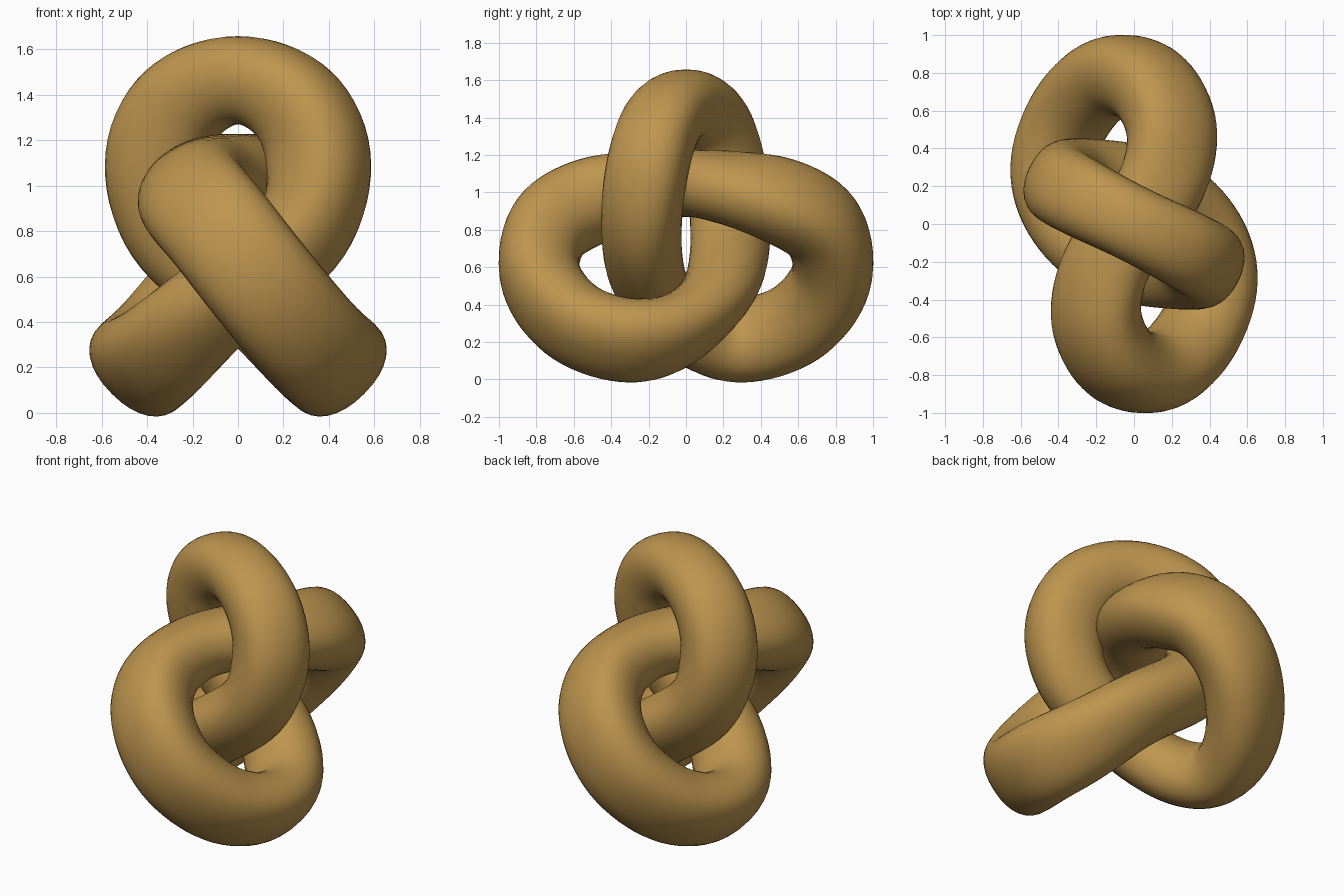
import bpy, bmesh, math
from mathutils import Vector

if "Cube" in bpy.data.objects:
    bpy.data.objects.remove(bpy.data.objects["Cube"])

# Half of the knot's centre line:
# (point, wide-axis direction, half width, thickness toward the loop's inside)
A, M, C, E = (.43, .9, 0), (1.1, .9, -.7), (.7, 0, -.7), (1, -.2, 0)
half = [
    ((0, 0, 1.485), A, .20, .21),
    ((.28, -.14, 1.38), A, .21, .26),
    ((.40, -.22, 1.10), A, .215, .28),
    ((.28, -.25, .76), (.8, .95, -.4), .21, .24),
    ((-.10, -.19, .48), M, .22, .20),
    ((-.34, .02, .27), (1.0, .3, -.7), .24, .19),
    ((-.435, .30, .205), C, .25, .20),
    ((-.33, .62, .30), C, .25, .23),
    ((-.12, .82, .55), C, .25, .25),
    ((.09, .77, .82), C, .25, .26),
    ((.21, .52, .97), (.75, 0, -.6), .25, .25),
    ((.15, .22, 1.035), (.9, -.1, -.3), .235, .20),
    ((0, 0, 1.05), E, .22, .18),
]

# Half-turn symmetry about z completes the loop
keys = [(Vector(p), Vector(b).normalized(), w, d) for p, b, w, d in half]
for p, b, w, d in reversed(keys[1:-1]):
    keys.append((Vector((-p.x, -p.y, p.z)), Vector((b.x, b.y, -b.z)), w, d))


def spline(a, b, c, d, t):
    return (b * 2 + (c - a) * t + (a * 2 - b * 5 + c * 4 - d) * t**2
            + (b * 3 - a - c * 3 + d) * t**3) * .5


STEPS, SIDES, OUTER = 8, 32, .178
n = len(keys)
path = []
for i in range(n):
    k = [keys[(i + j - 1) % n] for j in range(4)]
    for s in range(STEPS):
        t = s / STEPS
        path.append([spline(*[q[c] for q in k], t) for c in range(4)])

# Even out the curvature of the centre line
m = len(path)
for _ in range(6):
    pts = [q[0] for q in path]
    for i in range(m):
        path[i][0] = pts[i] * .5 + (pts[i - 1] + pts[(i + 1) % m]) * .25

# Sweep an egg-shaped section, flatter outside and narrower inside
bm = bmesh.new()
rings = []
for i, (p, wide, w, inner) in enumerate(path):
    tangent = (path[(i + 1) % m][0] - path[i - 1][0]).normalized()
    wide = (wide - tangent * wide.dot(tangent)).normalized()
    thin = tangent.cross(wide)
    ring = []
    for j in range(SIDES):
        a = 2 * math.pi * j / SIDES
        c, s = math.cos(a), math.sin(a)
        u = math.copysign(abs(c) ** .9, c) * w
        v = s ** .87 * OUTER if s >= 0 else -(-s) ** 1.1 * inner
        ring.append(bm.verts.new(p + wide * u + thin * v))
    rings.append(ring)
for i in range(m):
    r, q = rings[i], rings[(i + 1) % m]
    for j in range(SIDES):
        k = (j + 1) % SIDES
        bm.faces.new((r[j], r[k], q[k], q[j])).smooth = True
bmesh.ops.recalc_face_normals(bm, faces=bm.faces)
mesh = bpy.data.meshes.new("knot_loop")
bm.to_mesh(mesh)
bm.free()
knot = bpy.data.objects.new("knot_loop", mesh)
bpy.context.collection.objects.link(knot)

mat = bpy.data.materials.new("golden_tan")
mat.diffuse_color = (.51, .30, .078, 1)
mat.use_nodes = True
mat.node_tree.nodes["Principled BSDF"].inputs["Base Color"].default_value = mat.diffuse_color
mesh.materials.append(mat)
